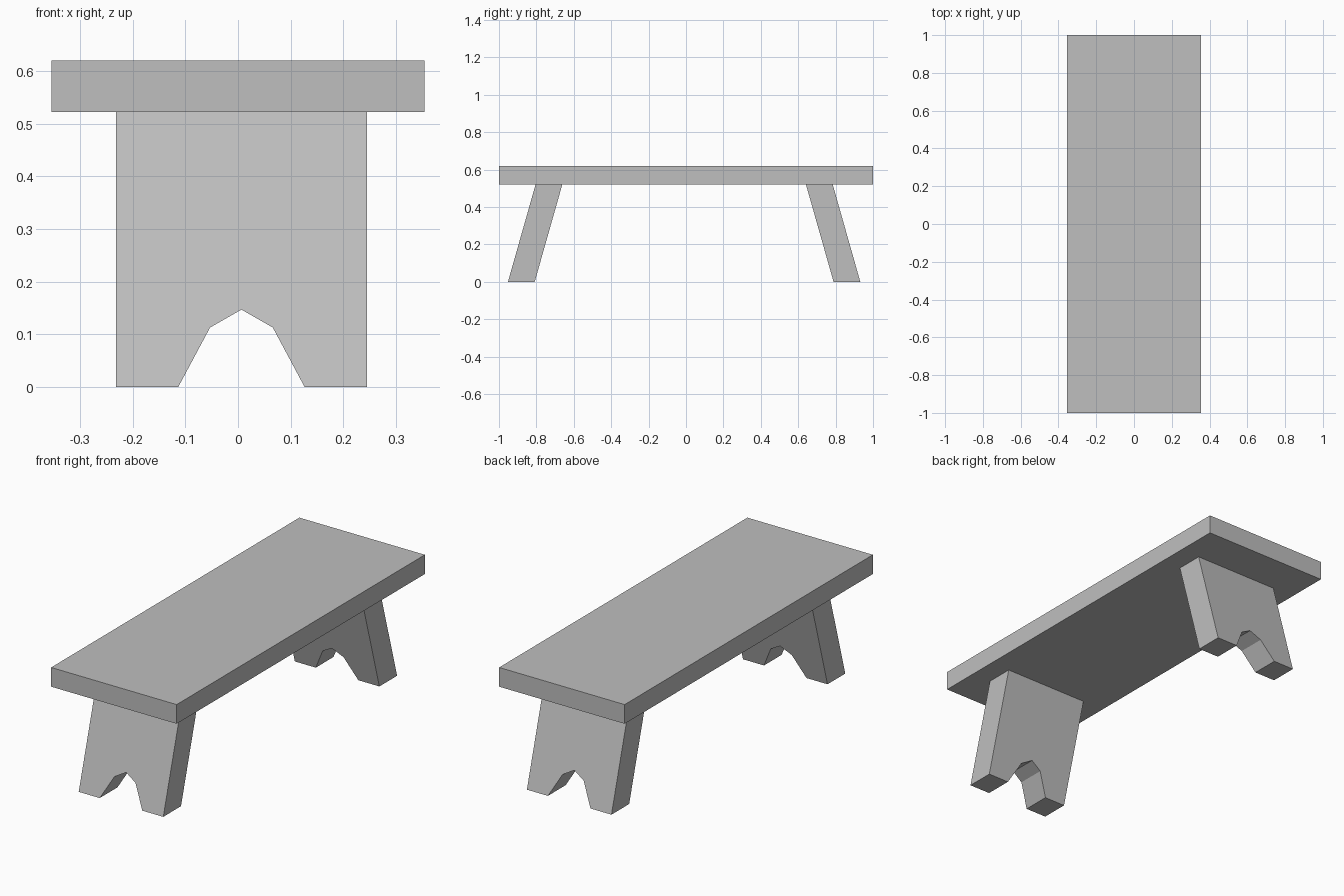
import bpy
import bmesh

old = bpy.data.objects.get("Cube")
if old:
    bpy.data.objects.remove(old, do_unlink=True)

grey = bpy.data.materials.new("plain grey")
grey.use_nodes = True
colour = (0.52, 0.52, 0.52, 1)
grey.diffuse_color = colour
grey.node_tree.nodes["Principled BSDF"].inputs["Base Color"].default_value = colour

SEAT_BOTTOM, SEAT_TOP = 0.522, 0.62
LEG_X = 0.0065       # centre line of the legs
LEG_THICK = 0.143
SPLAY = 0.148        # how far each foot leans outward


def extruded(name, outline, y0, y1, lean=0.0):
    """Extrude an x-z outline from y0 to y1, leaning it along y with height."""
    bm = bmesh.new()
    face = bm.faces.new([bm.verts.new((x, y0, z)) for x, z in outline])
    made = bmesh.ops.extrude_face_region(bm, geom=[face])["geom"]
    moved = [v for v in made if isinstance(v, bmesh.types.BMVert)]
    bmesh.ops.translate(bm, verts=moved, vec=(0, y1 - y0, 0))
    for v in bm.verts:
        v.co.y += lean * v.co.z / SEAT_BOTTOM
    bmesh.ops.recalc_face_normals(bm, faces=bm.faces)
    mesh = bpy.data.meshes.new(name)
    bm.to_mesh(mesh)
    bm.free()
    mesh.materials.append(grey)
    obj = bpy.data.objects.new(name, mesh)
    bpy.context.collection.objects.link(obj)
    return obj


# Seat board
w = 0.354
extruded("seat", [(-w, SEAT_BOTTOM), (w, SEAT_BOTTOM), (w, SEAT_TOP), (-w, SEAT_TOP)], -1, 1)

# Splayed board legs with a faceted arch cut into the foot
half = [(0.0595, 0.113), (0.12, 0), (0.2385, 0), (0.2385, SEAT_BOTTOM)]
outline = [(LEG_X, 0.147)] + [(LEG_X + x, z) for x, z in half]
outline += [(LEG_X - x, z) for x, z in reversed(half)]
extruded("front_leg", outline, -0.952, -0.952 + LEG_THICK, SPLAY)
extruded("back_leg", outline, 0.932 - LEG_THICK, 0.932, -SPLAY)
